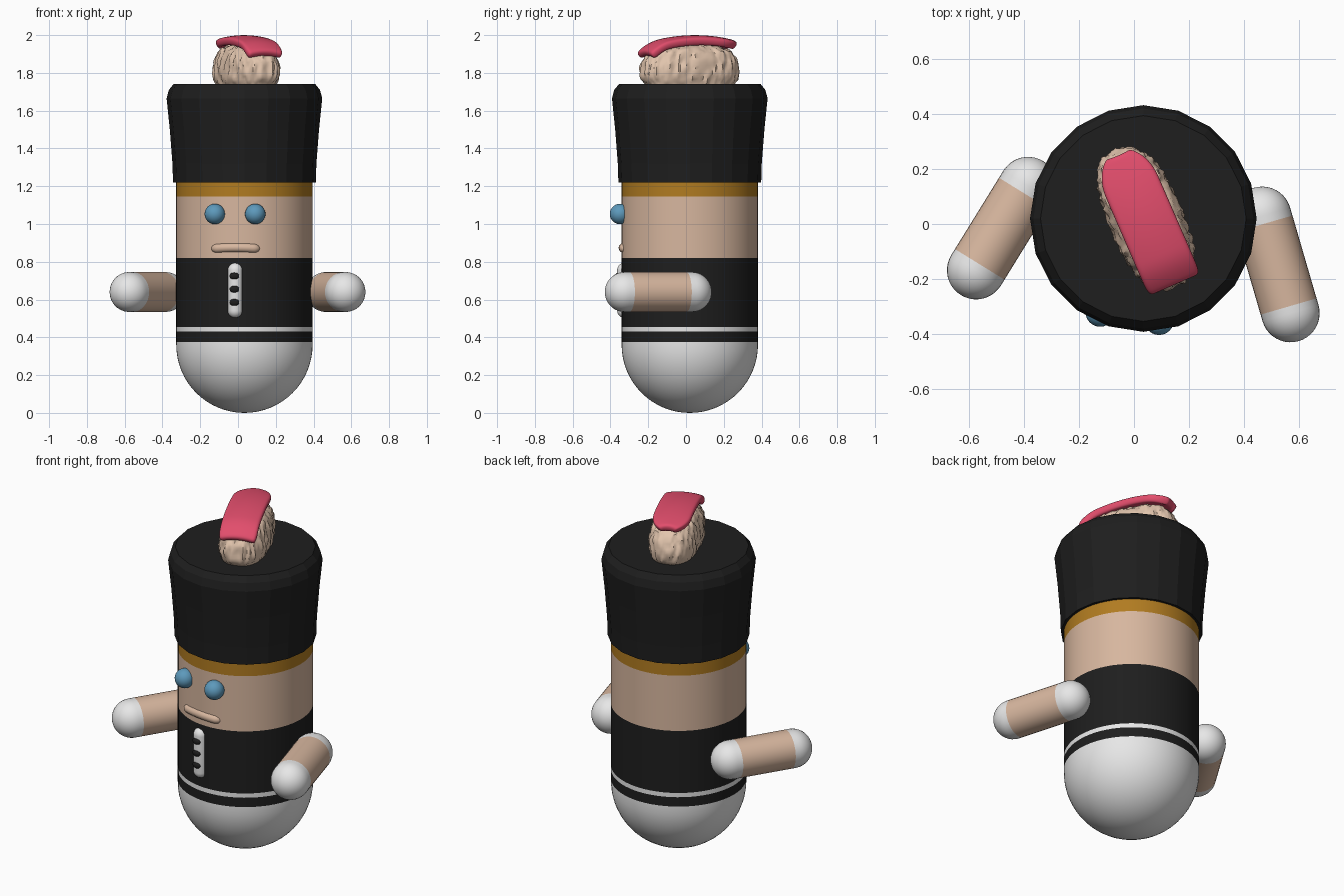
import bpy, bmesh
from math import sin, cos, pi, radians, sqrt
from mathutils import Vector, Matrix, noise

cube = bpy.data.objects.get("Cube")
if cube:
    bpy.data.objects.remove(cube)

CX, CY = 0.034, 0.02      # body axis
FACE = -8                 # the face is turned slightly to its right


def material(name, rgb):
    m = bpy.data.materials.new(name)
    m.use_nodes = True
    m.diffuse_color = (*rgb, 1)
    m.node_tree.nodes["Principled BSDF"].inputs["Base Color"].default_value = (*rgb, 1)
    return m


BLACK = material("black cloth", (0.013, 0.013, 0.013))
WHITE = material("white", (0.82, 0.82, 0.82))
SKIN = material("skin", (0.68, 0.47, 0.345))
GOLD = material("gold band", (0.44, 0.2, 0.015))
BLUE = material("eye blue", (0.11, 0.32, 0.5))
PINK = material("salmon pink", (0.76, 0.075, 0.15))
RICE = material("rice", (0.76, 0.56, 0.42))


def finish(name, bm, mats, smooth=True):
    bmesh.ops.remove_doubles(bm, verts=bm.verts, dist=1e-5)
    bmesh.ops.recalc_face_normals(bm, faces=bm.faces)
    me = bpy.data.meshes.new(name)
    bm.to_mesh(me)
    bm.free()
    for m in mats:
        me.materials.append(m)
    ob = bpy.data.objects.new(name, me)
    bpy.context.collection.objects.link(ob)
    if smooth:
        bpy.ops.object.select_all(action='DESELECT')
        ob.select_set(True)
        bpy.context.view_layer.objects.active = ob
        bpy.ops.object.shade_smooth_by_angle(angle=radians(40))
    return ob


def loft(bm, rings, mat_of=lambda i: 0):
    """Bridge closed rings of points with quads."""
    rows = [[bm.verts.new(p) for p in ring] for ring in rings]
    for i, (a, b) in enumerate(zip(rows, rows[1:])):
        for j in range(len(a)):
            k = (j + 1) % len(a)
            bm.faces.new((a[j], a[k], b[k], b[j])).material_index = mat_of(i)
    return rows


def lathe(name, profile, segs, mats, rule=lambda z: 0, smooth=True):
    """Spin (radius, z) points; rule picks the material from segment height."""
    bm = bmesh.new()
    rings = [[(max(r, 1e-6) * cos(2 * pi * j / segs), max(r, 1e-6) * sin(2 * pi * j / segs), z)
              for j in range(segs)] for r, z in profile]
    loft(bm, rings, lambda i: rule((profile[i][1] + profile[i + 1][1]) / 2))
    return finish(name, bm, mats, smooth)


def dome(r, z, up, n=10):
    """Quarter circle profile, from pole to rim, or rim to pole when up."""
    pts = [(r * sin(pi / 2 * i / n), z - r * cos(pi / 2 * i / n)) for i in range(n + 1)]
    return [(a, 2 * z - b) for a, b in reversed(pts)] if up else pts


def around(angle, r, z):
    a = radians(angle)
    return Vector((CX + r * sin(a), CY - r * cos(a), z))


def ball(name, mat, loc, size, turn=0):
    bm = bmesh.new()
    bmesh.ops.create_uvsphere(bm, u_segments=24, v_segments=16, radius=1,
                              matrix=Matrix.Diagonal((*size, 1)))
    ob = finish(name, bm, [mat])
    ob.location = loc
    ob.rotation_euler.z = radians(turn)


# Body: a capsule in coloured bands
R = 0.361
BANDS = [(0.375, 1), (0.43, 0), (0.455, 1), (0.82, 0), (1.145, 2), (1.3, 3)]
body = lathe("body", dome(R, R, False, 16) + [(R, z) for z, _ in BANDS] + [(0, 1.3)],
             64, [BLACK, WHITE, SKIN, GOLD],
             lambda z: next(m for top, m in BANDS if z <= top))
body.location = (CX, CY, 0)

# Tall hat, faceted
hat = lathe("hat", [(0, 1.22), (0.378, 1.22), (0.381, 1.32), (0.395, 1.5), (0.412, 1.665),
                    (0.4, 1.71), (0.374, 1.742), (0, 1.742)], 20, [BLACK], smooth=False)
hat.location = (CX, CY, 0)

# Arms: capsules with white ends
AR = 0.106
for side, shoulder, hand in (("right", (-0.385, 0.138), (-0.574, -0.168)),
                             ("left", (0.466, 0.03), (0.569, -0.324))):
    a, b = Vector((*shoulder, 0.64)), Vector((*hand, 0.64))
    length = (b - a).length
    arm = lathe(side + "_arm", dome(AR, 0, False) + [(AR, 0.03), (AR, length - 0.025)]
                + dome(AR, length, True), 32, [SKIN, WHITE],
                lambda z: 0 if 0.03 < z < length - 0.025 else 1)
    arm.location = a
    arm.rotation_mode = 'QUATERNION'
    arm.rotation_quaternion = (b - a).to_track_quat('Z', 'Y')

# Eyes
for side, s in (("right", -1), ("left", 1)):
    ball(side + "_eye", BLUE, around(FACE + s * 16.8, 0.374, 1.053), (0.054,) * 3)

# Mouth: a rounded bar bent around the face
cu = bpy.data.curves.new("mouth", 'CURVE')
cu.dimensions, cu.bevel_depth, cu.bevel_resolution = '3D', 0.025, 4
cu.use_fill_caps = True
sp = cu.splines.new('POLY')
N = 24
sp.points.add(N)
for i, p in enumerate(sp.points):
    t = 2 * i / N - 1
    p.co = (*around(FACE + 22 * t, 0.352, 0.875 - 0.007 * t * t), 1)
    p.radius = max(0.05, min(1, sqrt(max(0, 1 - t * t)) * 1.6))
cu.materials.append(SKIN)
sp.use_smooth = True
bpy.context.collection.objects.link(bpy.data.objects.new("mouth", cu))

# Button strip and buttons
strip = lathe("button_strip", dome(0.04, 0.542, False, 8) + dome(0.04, 0.755, True, 8), 24, [WHITE])
strip.location = around(FACE, 0.348, 0)
for i in range(3):
    ball(f"button_{i + 1}", BLACK, around(FACE, 0.382, 0.585 + 0.07 * i),
         (0.026, 0.014, 0.019), FACE)

# Rice block: a lumpy rounded stadium
TOP = Matrix.Translation((0.043, 0.02, 0)) @ Matrix.Rotation(radians(23.5), 4, 'Z')
PROFILE = [(0, 1.738), (0.9, 1.738), (0.97, 1.765), (1, 1.795), (1, 1.825), (0.97, 1.855),
           (0.93, 1.88), (0.85, 1.91), (0.74, 1.928), (0.5, 1.945), (0.25, 1.95), (0, 1.952)]
SEG = 120


def stadium(k, half_len=0.272, half_wid=0.132):
    a = 2 * pi * k / SEG
    c, s = cos(a), sin(a)
    return Vector((half_wid * abs(c) ** 0.75 * (1 if c > 0 else -1),
                   half_len * abs(s) ** 0.8 * (1 if s > 0 else -1), 0))


rings = []
for (s0, z0), (s1, z1) in zip(PROFILE, PROFILE[1:]):
    for h in (0, 0.5):
        sc, z = s0 + (s1 - s0) * h, z0 + (z1 - z0) * h
        rings.append([stadium(k) * max(sc, 1e-6) + Vector((0, 0, z)) for k in range(SEG)])
bm = bmesh.new()
loft(bm, rings)
bmesh.ops.remove_doubles(bm, verts=bm.verts, dist=1e-5)
bm.normal_update()
for v in bm.verts:
    if v.co.z > 1.745:
        grain = noise.noise(Vector((v.co.x * 45, v.co.y * 45, v.co.z * 20)))
        v.co += Vector(v.normal) * grain * 0.014
rice = finish("rice", bm, [RICE])
rice.matrix_world = TOP
for p in rice.data.polygons:
    p.use_smooth = True

# Fish slice: an arched strip, rounder at the back end
bm = bmesh.new()
NU, NV = 20, 8
grid = []
for i in range(NU + 1):
    s = -0.257 + 0.507 * i / NU
    half = 0.103
    if s > 0.13:
        half *= sqrt(max(0.12, 1 - ((s - 0.13) / 0.13) ** 2))
    if s < -0.235:
        half *= 0.93
    z = 1.978 - 0.55 * (s - 0.03) ** 2 - 3 * min(0, s + 0.15) ** 2
    grid.append([bm.verts.new((half * t, s, z - 0.014 * t * t))
                 for t in (2 * j / NV - 1 for j in range(NV + 1))])
for a, b in zip(grid, grid[1:]):
    for j in range(NV):
        bm.faces.new((a[j], a[j + 1], b[j + 1], b[j]))
fish = finish("fish_slice", bm, [PINK])
fish.matrix_world = TOP
for p in fish.data.polygons:
    p.use_smooth = True
thick = fish.modifiers.new("thickness", 'SOLIDIFY')
thick.thickness, thick.offset = 0.044, 0
sub = fish.modifiers.new("rounding", 'SUBSURF')
sub.levels = sub.render_levels = 2
